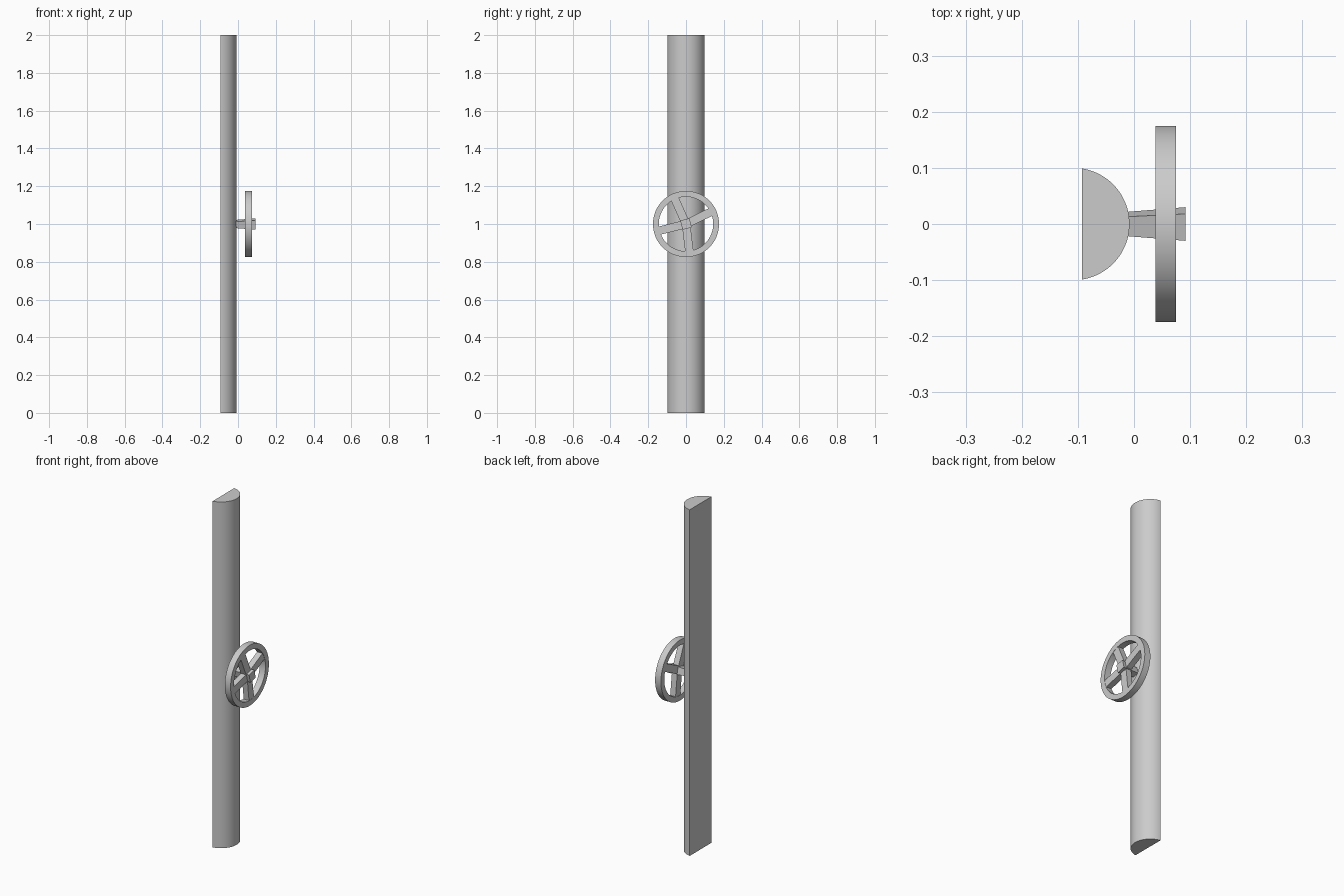
import bpy, bmesh, math
from mathutils import Matrix, Vector

cube = bpy.data.objects.get("Cube")
if cube:
    bpy.data.objects.remove(cube, do_unlink=True)

grey = bpy.data.materials.new("light_grey")
grey.use_nodes = True
grey.diffuse_color = (0.6, 0.6, 0.6, 1)
grey.node_tree.nodes["Principled BSDF"].inputs["Base Color"].default_value = (0.6, 0.6, 0.6, 1)

CENTRE_Z = 1.0


def finish(name, bm, smooth=False):
    bmesh.ops.recalc_face_normals(bm, faces=bm.faces)
    mesh = bpy.data.meshes.new(name)
    bm.to_mesh(mesh)
    bm.free()
    obj = bpy.data.objects.new(name, mesh)
    bpy.context.collection.objects.link(obj)
    mesh.materials.append(grey)
    if smooth:
        bpy.ops.object.select_all(action='DESELECT')
        obj.select_set(True)
        bpy.context.view_layer.objects.active = obj
        bpy.ops.object.shade_smooth_by_angle(angle=math.radians(30))
    return obj


def loft(bm, start, end):
    """Join two matching loops into a closed solid."""
    a = [bm.verts.new(p) for p in start]
    b = [bm.verts.new(p) for p in end]
    bm.faces.new(a)
    bm.faces.new(b)
    for i in range(len(a)):
        j = (i + 1) % len(a)
        bm.faces.new((a[i], a[j], b[j], b[i]))


def polar(x, radius, degrees):
    t = math.radians(degrees)
    return Vector((x, radius * math.cos(t), CENTRE_Z + radius * math.sin(t)))


# Door pull: a tall bar with a rounded front and a flat back
bm = bmesh.new()
flat_x, front_x, half = -0.093, -0.008, 0.099
depth = front_x - flat_x
radius = (half ** 2 + depth ** 2) / (2 * depth)
limit = math.asin(half / radius) if radius < depth else math.acos((radius - depth) / radius)
arc = [(front_x - radius + radius * math.cos(t), radius * math.sin(t))
       for t in (limit * (i / 20 - 1) for i in range(41))]
loft(bm, [(x, y, 0) for x, y in arc], [(x, y, 2) for x, y in arc])
finish("half_round_post", bm, True)

# Wheel rim: a rectangular section swept round the x axis
bm = bmesh.new()
section = [(0.038, 0.144), (0.075, 0.144), (0.075, 0.175), (0.038, 0.175)]
steps = 64
rings = [[bm.verts.new(polar(x, r, 360 * i / steps)) for x, r in section]
         for i in range(steps)]
for i in range(steps):
    a, b = rings[i], rings[(i + 1) % steps]
    for k in range(4):
        m = (k + 1) % 4
        bm.faces.new((a[k], a[m], b[m], b[k]))
finish("wheel_rim", bm, True)

# Square tapered hub shaft
bm = bmesh.new()
loft(bm, [polar(-0.015, 0.025, 59 + 90 * i) for i in range(4)],
     [polar(0.092, 0.035, 59 + 90 * i) for i in range(4)])
finish("hub_shaft", bm)

# Four flat spokes
for n, angle in enumerate((26, 114, 194, 277)):
    bm = bmesh.new()
    bmesh.ops.create_cube(bm, size=1)
    bm.transform(Matrix.Translation((0.0565, 0, CENTRE_Z))
                 @ Matrix.Rotation(math.radians(angle), 4, 'X')
                 @ Matrix.Translation((0, 0.078, 0))
                 @ Matrix.Diagonal((0.034, 0.144, 0.044, 1)))
    finish(f"spoke_{n + 1}", bm)
